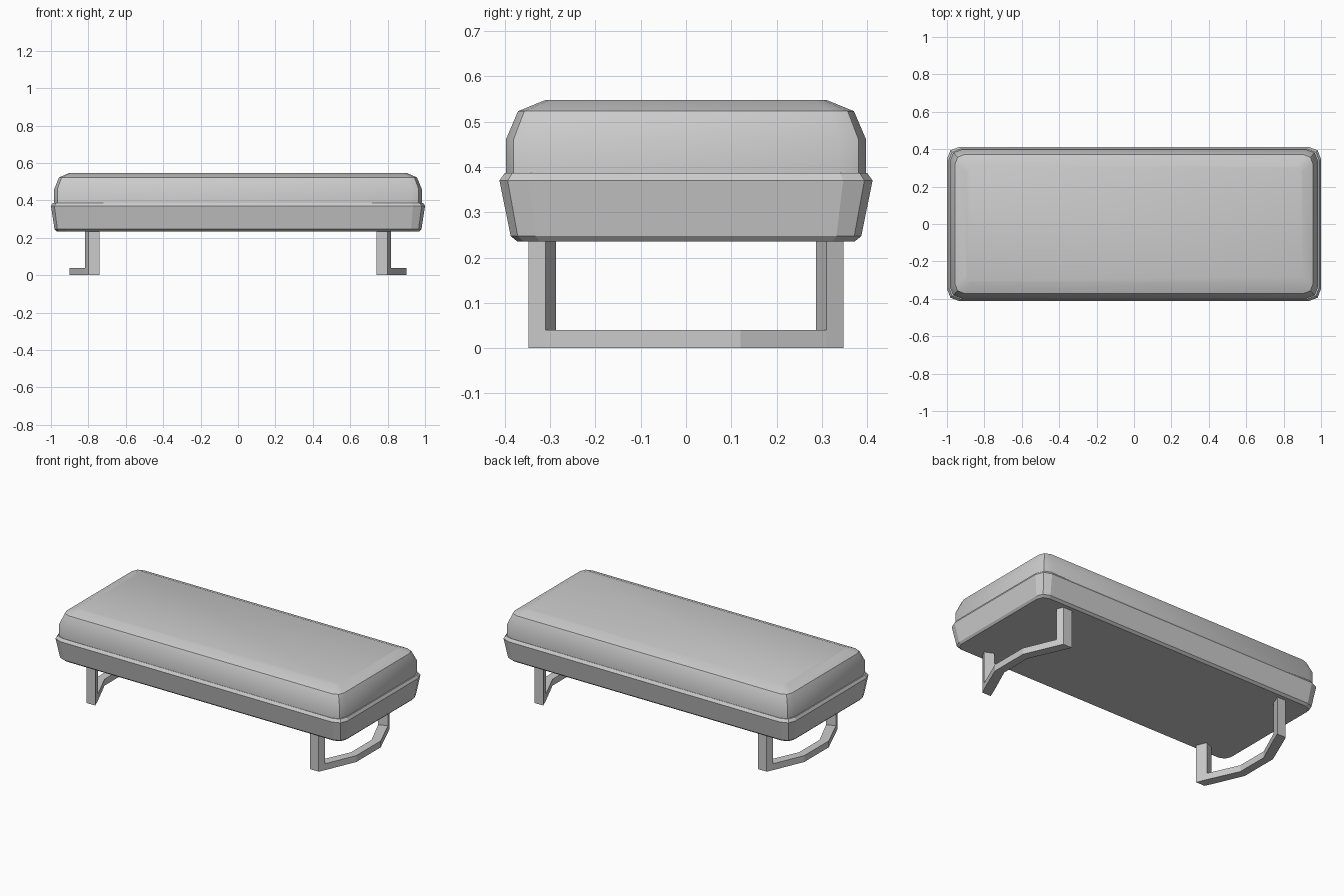
import bpy, bmesh

if "Cube" in bpy.data.objects:
    bpy.data.objects.remove(bpy.data.objects["Cube"])


def finish(bm, name, smooth_angle=None):
    bmesh.ops.recalc_face_normals(bm, faces=bm.faces[:])
    mesh = bpy.data.meshes.new(name)
    bm.to_mesh(mesh)
    bm.free()
    obj = bpy.data.objects.new(name, mesh)
    bpy.context.collection.objects.link(obj)
    if smooth_angle:
        bpy.ops.object.select_all(action='DESELECT')
        obj.select_set(True)
        bpy.context.view_layer.objects.active = obj
        bpy.ops.object.shade_smooth_by_angle(angle=smooth_angle)
    return obj


def outline(x, y, cut):
    """Rectangle with two-segment rounded corners, counter-clockwise."""
    k = cut * 0.28
    corner = [(x, y - cut), (x - k, y - k), (x - cut, y)]
    pts = []
    for sx, sy in ((1, 1), (-1, 1), (-1, -1), (1, -1)):
        quarter = [(px * sx, py * sy) for px, py in corner]
        pts += quarter if sx * sy > 0 else quarter[::-1]
    return pts


def loft(name, levels, smooth_angle=None):
    """Stack rounded rectangles given as (half x, half y, z, corner cut)."""
    bm = bmesh.new()
    rings = [[bm.verts.new((px, py, z)) for px, py in outline(x, y, c)]
             for x, y, z, c in levels]
    for a, b in zip(rings, rings[1:]):
        for i in range(len(a)):
            j = (i + 1) % len(a)
            bm.faces.new((a[i], a[j], b[j], b[i]))
    bm.faces.new(rings[0][::-1])
    bm.faces.new(rings[-1])
    return finish(bm, name, smooth_angle)


# Tapered base box with a small lip
loft("base", [(0.970, 0.372, 0.235, 0.05), (0.981, 0.387, 0.247, 0.055),
              (1.0, 0.412, 0.37, 0.065), (0.99, 0.40, 0.387, 0.06)])

# Padded cushion
loft("cushion", [(0.983, 0.398, 0.38, 0.06), (0.983, 0.398, 0.46, 0.06),
                 (0.957, 0.371, 0.523, 0.05), (0.90, 0.31, 0.548, 0.03)], 0.6)

# Bowed leg frame: floor bar following an arc, with a post at each end
outer = [(0.80, 0.348), (0.818, 0.31), (0.90, 0.12)]
inner = [(0.74, 0.348), (0.765, 0.287), (0.85, 0.10)]
outer += [(x, -y) for x, y in reversed(outer)]
inner += [(x, -y) for x, y in reversed(inner)]
bm = bmesh.new()
vo = [bm.verts.new((x, y, 0)) for x, y in outer]
vi = [bm.verts.new((x, y, 0)) for x, y in inner]
strip = [bm.faces.new((vi[i], vo[i], vo[i + 1], vi[i + 1]))
         for i in range(len(vo) - 1)]


def raise_faces(faces, height, keep):
    geom = bmesh.ops.extrude_face_region(bm, geom=faces, use_keep_orig=keep)["geom"]
    bmesh.ops.translate(bm, vec=(0, 0, height),
                        verts=[g for g in geom if isinstance(g, bmesh.types.BMVert)])
    if not keep:
        bmesh.ops.delete(bm, geom=[f for f in faces if f.is_valid],
                         context='FACES_ONLY')
    return [g for g in geom if isinstance(g, bmesh.types.BMFace)]


top = raise_faces(strip, 0.04, True)
ends = [f for f in top if abs(f.calc_center_median().y) > 0.29]
raise_faces(ends, 0.20, False)
leg = finish(bm, "leg_frame")
leg.modifiers.new("mirror", 'MIRROR').use_clip = False
